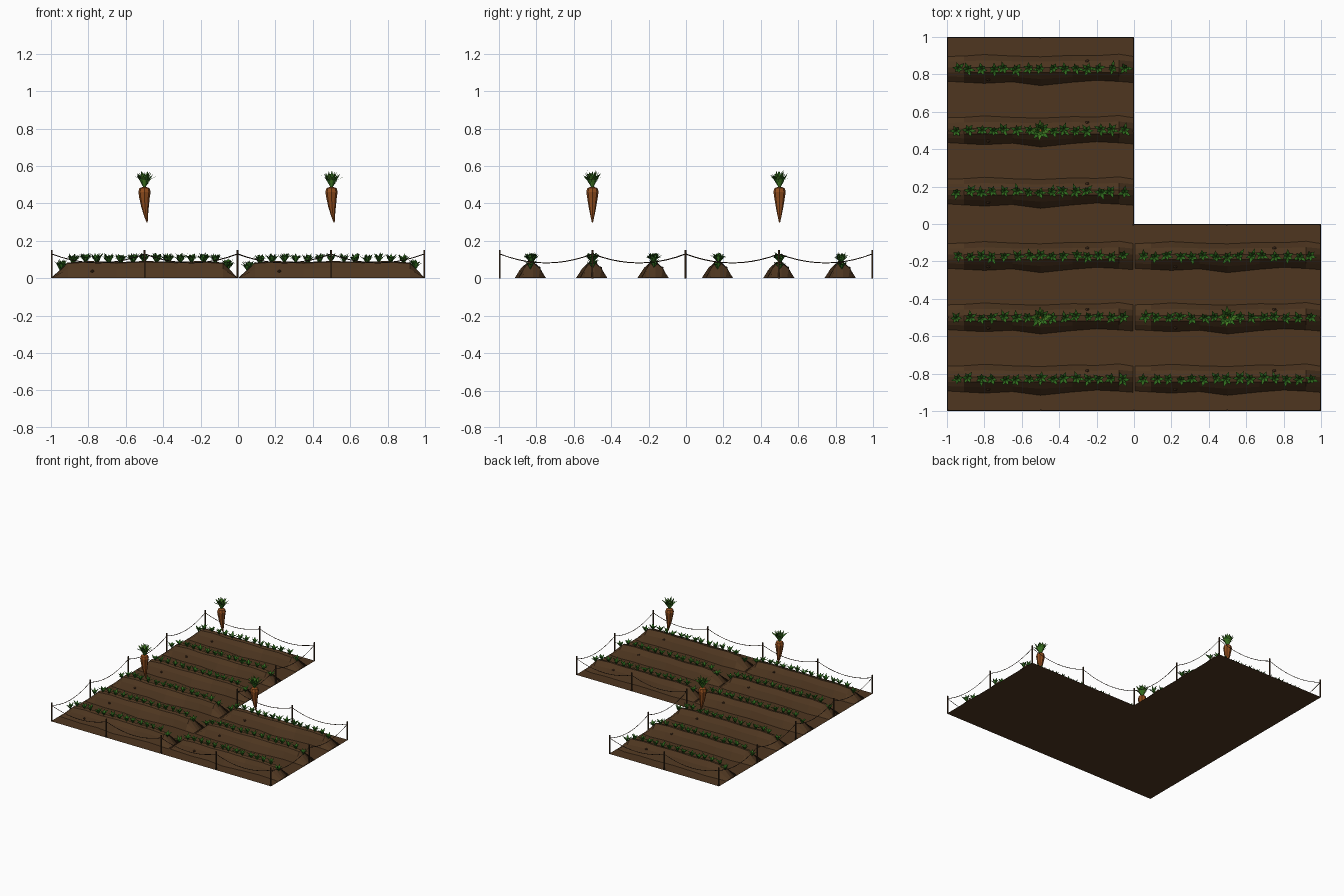
import bpy, bmesh, math, random
from mathutils import Vector, Matrix

if "Cube" in bpy.data.objects:
    bpy.data.objects.remove(bpy.data.objects["Cube"])

random.seed(4)


def mat(name, rgb):
    m = bpy.data.materials.new(name)
    lin = [((c / 255 + 0.055) / 1.055) ** 2.4 for c in rgb]
    m.diffuse_color = (*lin, 1)
    m.use_nodes = True
    m.node_tree.nodes["Principled BSDF"].inputs["Base Color"].default_value = m.diffuse_color
    return m


SOIL = mat("soil brown", (78, 54, 32))
STONE = mat("dark clod", (62, 42, 26))
WOOD = mat("dark wood", (66, 46, 28))
ROPE = mat("rope", (58, 42, 28))
ORANGE = mat("carrot orange", (146, 78, 30))
LEAF = mat("leaf green", (48, 108, 30))
LIGHT = mat("light leaf green", (70, 128, 36))


def finish(bm, name, *mats, recalc=True):
    if recalc:
        bmesh.ops.recalc_face_normals(bm, faces=bm.faces)
    me = bpy.data.meshes.new(name)
    bm.to_mesh(me)
    bm.free()
    for m in mats:
        me.materials.append(m)
    ob = bpy.data.objects.new(name, me)
    bpy.context.collection.objects.link(ob)
    return ob


def loft(bm, rings):
    """Skin a list of point rings and cap both ends."""
    vs = [[bm.verts.new(p) for p in r] for r in rings]
    n = len(vs[0])
    for a, b in zip(vs, vs[1:]):
        for i in range(n):
            j = (i + 1) % n
            bm.faces.new((a[i], a[j], b[j], b[i]))
    bm.faces.new(vs[0])
    bm.faces.new(vs[-1])


def leaf(bm, base, az, lean, length, width, idx=0):
    """Flat diamond leaf, folded outward halfway, facing up and inward."""
    out = Vector((math.cos(az), math.sin(az), 0))
    side = Vector((-math.sin(az), math.cos(az), 0))
    up = Vector((0, 0, 1))
    base = Vector(base)
    mid = base + (out * math.sin(lean * 0.7) + up * math.cos(lean * 0.7)) * length * 0.55
    tip = mid + (out * math.sin(lean * 1.4) + up * math.cos(lean * 1.4)) * length * 0.45
    b, l, r, t = [bm.verts.new(p) for p in
                  (base, mid + side * width / 2, mid - side * width / 2, tip)]
    for f in ((b, r, l), (l, r, t)):
        bm.faces.new(f).material_index = idx


TILES = [(-0.5, 0.5), (-0.5, -0.5), (0.5, -0.5)]
ROWS = [-0.328, 0, 0.328]

# ground: flat L-shaped sheet
outline = [(-1, -1), (1, -1), (1, 0), (0, 0), (0, 1), (-1, 1)]
bm = bmesh.new()
bm.faces.new([bm.verts.new((x, y, 0)) for x, y in outline])
finish(bm, "ground", SOIL, recalc=False)

# mound stations along x: (x, height, front foot, back foot)
STATIONS = [(-0.495, 0.003, -0.065, 0.068), (-0.41, 0.082, -0.07, 0.07), (-0.3, 0.09, -0.076, 0.078),
            (-0.15, 0.084, -0.068, 0.07), (0.0, 0.09, -0.088, 0.066), (0.17, 0.086, -0.07, 0.074),
            (0.3, 0.09, -0.06, 0.072), (0.42, 0.082, -0.066, 0.08), (0.495, 0.003, -0.072, 0.068)]


def ridge(x):
    for a, b in zip(STATIONS, STATIONS[1:]):
        if a[0] <= x <= b[0]:
            t = (x - a[0]) / (b[0] - a[0])
            return a[1] + t * (b[1] - a[1])
    return 0


mounds, stones, crops = bmesh.new(), bmesh.new(), bmesh.new()
for tx, ty in TILES:
    for ry in ROWS:
        cy = ty + ry
        # mound
        loft(mounds, [[(tx + x, cy + f, 0.001), (tx + x, cy + f * 0.6, h * 0.6 + 0.001),
                       (tx + x, cy - 0.018, h * 0.96), (tx + x, cy + 0.01, h + 0.002),
                       (tx + x, cy + b * 0.6, h * 0.62 + 0.001), (tx + x, cy + b, 0.001)]
                      for x, h, f, b in STATIONS])
        # clods stuck in the slopes
        for x, y, z in ((0.25, 0.042, 0.056), (-0.28, -0.055, 0.038)):
            m = Matrix.Translation((tx + x, cy + y, z)) @ Matrix.Diagonal((1.2, 1, 0.8, 1))
            bmesh.ops.create_icosphere(stones, subdivisions=1, radius=0.01, matrix=m)
        # sprouts along the ridge
        for i in range(15):
            x = -0.445 + i * 0.89 / 14 + random.uniform(-0.008, 0.008)
            y = random.uniform(-0.006, 0.006)
            a0 = random.uniform(0, 6.28)
            for k in range(6):
                leaf(crops, (tx + x, cy + y, ridge(x) - 0.004), a0 + k * 1.047,
                     random.uniform(0.4, 0.95), random.uniform(0.048, 0.062), 0.019)
finish(mounds, "soil_mounds", SOIL)
finish(stones, "clods", STONE)
finish(crops, "sprout_rows", LEAF, recalc=False)

# floating carrots with leafy tops
CARROT = [(0.003, 0.298, 0.014), (0.011, 0.335, 0.008), (0.02, 0.38, 0.003), (0.028, 0.43, 0),
          (0.033, 0.462, 0), (0.027, 0.482, 0), (0.01, 0.488, 0)]
for n, (tx, ty) in enumerate(TILES):
    bm = bmesh.new()
    loft(bm, [[(tx + dx + r * math.cos(a * math.pi / 4), ty + r * math.sin(a * math.pi / 4), z)
               for a in range(8)] for r, z, dx in CARROT])
    finish(bm, f"carrot_root_{n + 1}", ORANGE)
    bm = bmesh.new()
    for k in range(22):
        a = k * 2.4
        lean = 0.15 + 0.65 * k / 22
        leaf(bm, (tx + 0.006 * math.cos(a), ty + 0.006 * math.sin(a), 0.485), a, lean,
             random.uniform(0.08, 0.095), 0.024, k % 2)
    finish(bm, f"carrot_leaves_{n + 1}", LEAF, LIGHT, recalc=False)

# fence: posts every half unit round the outline, sagging rope between
e = 0.996
corners = [(-e, -e), (e, -e), (e, -0.004), (-0.004, -0.004), (-0.004, e), (-e, e)]
spots = []
for a, b in zip(corners, corners[1:] + corners[:1]):
    a, b = Vector(a), Vector(b)
    n = round((b - a).length / 0.5)
    spots += [a.lerp(b, i / n) for i in range(n)]

posts, ropes = bmesh.new(), bmesh.new()
for p, q in zip(spots, spots[1:] + spots[:1]):
    m = Matrix.Translation((p.x, p.y, 0.076)) @ Matrix.Diagonal((0.008, 0.008, 0.152, 1))
    bmesh.ops.create_cube(posts, size=1, matrix=m)
    d = (q - p).normalized()
    side, w = Vector((-d.y, d.x)), 0.0025
    rings = []
    for i in range(11):
        t = i / 10
        c = p.lerp(q, t)
        z = 0.13 - 0.048 * 4 * t * (1 - t)
        rings.append([(c.x + side.x * s, c.y + side.y * s, z + h)
                      for s, h in ((w, 0), (0, w), (-w, 0), (0, -w))])
    loft(ropes, rings)
finish(posts, "fence_posts", WOOD)
finish(ropes, "fence_ropes", ROPE)
